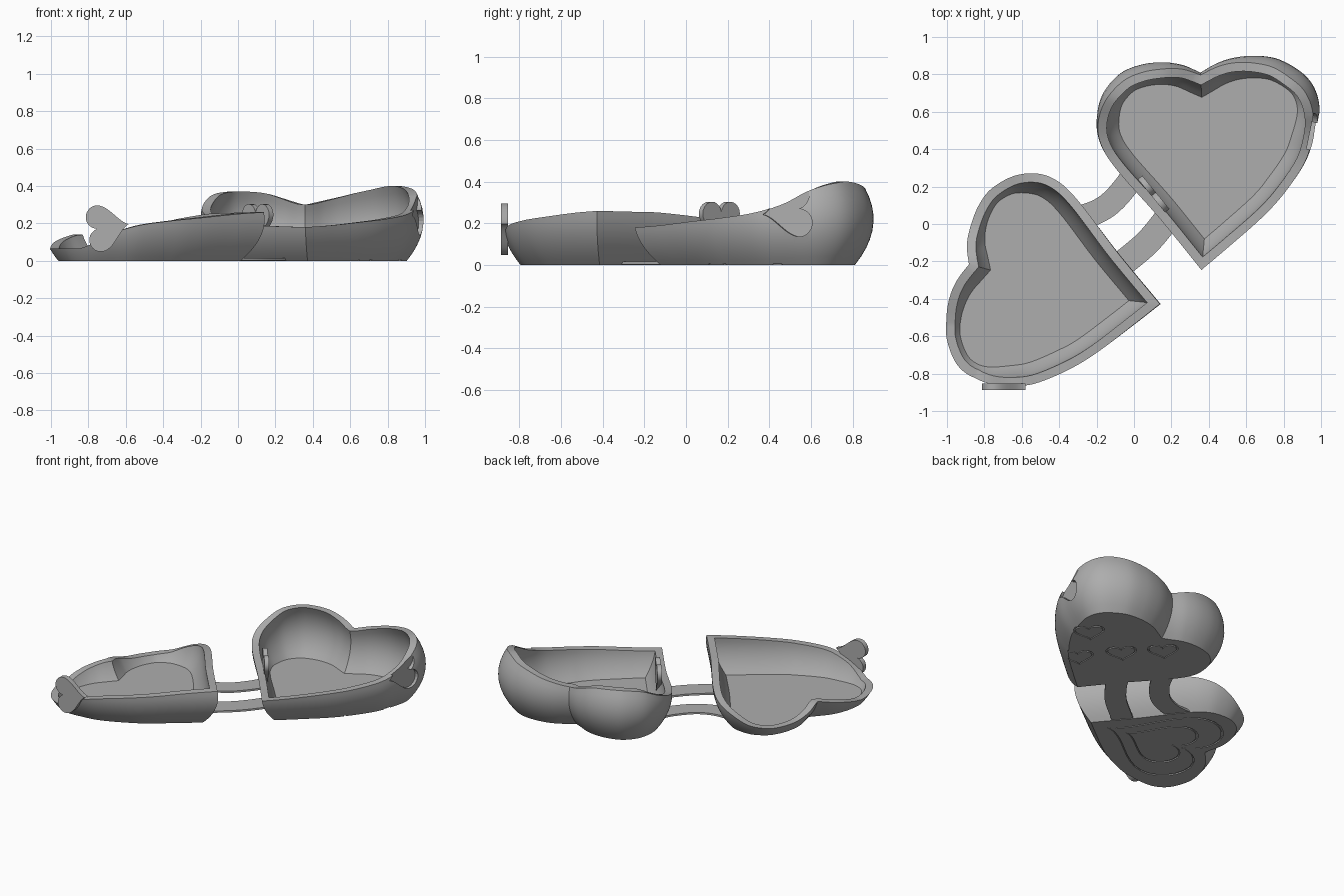
import bpy, bmesh
from math import sin, cos, pi
from mathutils import Vector

if "Cube" in bpy.data.objects:
    bpy.data.objects.remove(bpy.data.objects["Cube"])

grey = bpy.data.materials.new("plain grey")
grey.use_nodes = True
COLOUR = (0.42, 0.42, 0.42, 1)
grey.diffuse_color = COLOUR
grey.node_tree.nodes["Principled BSDF"].inputs["Base Color"].default_value = COLOUR

HEIGHT = 0.44                       # thickness of the closed case
HINGE = Vector((0.774, 0.633, 0)).normalized()
TIP_BLEND = 24


def fold(p):
    """Swing a point half a turn about the hinge, into the other shell."""
    q = p - 2 * (p.dot(HINGE) + 0.02) * HINGE
    q.z = HEIGHT - p.z
    return q


def make_object(name, bm, smooth=True):
    bmesh.ops.recalc_face_normals(bm, faces=bm.faces)
    mesh = bpy.data.meshes.new(name)
    bm.to_mesh(mesh)
    bm.free()
    mesh.materials.append(grey)
    obj = bpy.data.objects.new(name, mesh)
    bpy.context.collection.objects.link(obj)
    if smooth:
        shade(obj)
    return obj


def shade(obj):
    bpy.ops.object.select_all(action='DESELECT')
    obj.select_set(True)
    bpy.context.view_layer.objects.active = obj
    bpy.ops.object.shade_smooth_by_angle(angle=0.6)


def spline(points, steps):
    """Smooth open curve through the points, without the last one."""
    pts = [Vector(p) for p in points]
    pts = [2 * pts[0] - pts[1]] + pts + [2 * pts[-1] - pts[-2]]
    out = []
    for a, b, c, d in zip(pts, pts[1:], pts[2:], pts[3:]):
        for i in range(steps):
            t = i / steps
            out.append(0.5 * (2 * b + (c - a) * t + (2 * a - 5 * b + 4 * c - d) * t * t
                              + (3 * b - a - 3 * c + d) * t ** 3))
    return out


def mitres(loop):
    """Outward offset directions, spread out near the pointed tip."""
    count, out = len(loop), []
    for i, p in enumerate(loop):
        e1 = (p - loop[i - 1]).to_2d().normalized()
        e2 = (loop[(i + 1) % count] - p).to_2d().normalized()
        n1, n2 = Vector((-e1.y, e1.x)), Vector((-e2.y, e2.x))
        out.append((n1 + n2) / (1 + n1.dot(n2)))
    tip = out[0].copy()
    for i in range(1, TIP_BLEND):
        for j in (i, -i):
            out[j] = tip.lerp(out[j], i / TIP_BLEND)
    return [Vector((m.x, m.y, 0)) for m in out]


def bulge(z):
    return -0.09 * abs(z / (HEIGHT / 2) - 1) ** 2


# Heart outline from tip to cleft and back; z is the height of the rim
hinge_side = [(.36, -.25, .18), (.2, -.05, .185), (.1, .07, .19), (-.1, .3, .22),
              (-.18, .43, .25), (-.2, .55, .29), (-.17, .69, .35), (-.08, .8, .37),
              (.03, .85, .37), (.15, .865, .36), (.26, .85, .33), (.355, .81, .3)]
latch_side = [(.355, .81, .3), (.44, .858, .32), (.53, .888, .34), (.64, .9, .365),
              (.76, .885, .385), (.87, .83, .4), (.945, .76, .395), (.985, .67, .38),
              (.99, .57, .35), (.96, .45, .29), (.91, .32, .25), (.8, .16, .225),
              (.68, .03, .21), (.5, -.13, .19), (.36, -.25, .18)]
outline = spline(hinge_side, 8) + spline(latch_side, 8)
directions = mitres(outline)


def shell(name, folded):
    floor, levels, rings = 0.025, 9, []
    bm = bmesh.new()

    def ring(low, frac, inset):
        verts = []
        for p, m in zip(outline, directions):
            rim = max(HEIGHT - p.z, 0.065) if folded else p.z
            z = low + (rim - low) * frac
            q = p + m * (bulge(z) - inset)
            if folded:
                q = fold(q)
            q.z = z
            verts.append(bm.verts.new(q))
        rings.append(verts)

    for k in range(levels + 1):
        ring(0, k / levels, 0)
    for k in range(levels, -1, -1):
        ring(floor, k / levels, 0.048)
    for a, b in zip(rings, rings[1:]):
        for i in range(len(a)):
            bm.faces.new((a[i - 1], a[i], b[i], b[i - 1]))
    bm.faces.new(rings[0])
    bm.faces.new(rings[-1])
    return make_object(name, bm)


def heart_loop(size, count=48):
    out = []
    for i in range(count):
        t = 2 * pi * i / count
        y = 13 * cos(t) - 5 * cos(2 * t) - 2 * cos(3 * t) - cos(4 * t) + 2.5
        out.append((size * sin(t) ** 3 / 2, size * y / 32))
    return out


def heart_plate(bm, centre, across, up, size, thick, groove=0, place=lambda p: p):
    """Heart slab, or a heart outline of the given groove width."""
    c, u, v = Vector(centre), Vector(across).normalized(), Vector(up).normalized()
    w = u.cross(v) * thick / 2

    def loop(s, side):
        return [bm.verts.new(place(c + u * x + v * y + w * side)) for x, y in heart_loop(s)]

    def bridge(a, b):
        for i in range(len(a)):
            bm.faces.new((a[i - 1], a[i], b[i], b[i - 1]))

    front, back = loop(size, 1), loop(size, -1)
    bridge(front, back)
    if groove:
        inner_front, inner_back = loop(size - 2 * groove, 1), loop(size - 2 * groove, -1)
        bridge(front, inner_front)
        bridge(back, inner_back)
        bridge(inner_front, inner_back)
    else:
        bm.faces.new(front)
        bm.faces.new(back)


def carve(target, name, bm):
    cutter = make_object(name, bm, False)
    cutter.hide_render = True
    cutter.hide_viewport = True
    mod = target.modifiers.new(name, 'BOOLEAN')
    mod.operation = 'DIFFERENCE'
    mod.solver = 'EXACT'
    mod.object = cutter


# The two halves of the case
deep_shell = shell("deep_shell", False)
shallow_shell = shell("shallow_shell", True)

# Heart latch on the shallow shell, and the recess that receives it
LATCH = (-.693, -.87, .18)
latch_axes = ((-.15, 0, .98), (-.98, 0, -.15))
bm = bmesh.new()
heart_plate(bm, LATCH, *latch_axes, .25, .034)
make_object("heart_latch", bm)
bm = bmesh.new()
heart_plate(bm, Vector(LATCH) - Vector((0, .015, 0)), *latch_axes, .265, .07, place=fold)
carve(deep_shell, "latch_recess_cutter", bm)

# Heart tab standing inside the hinge wall
bm = bmesh.new()
heart_plate(bm, (.105, .16, .2), (-.633, .774, 0), (0, 0, 1), .23, .03)
make_object("hinge_tab", bm)

# Heart outlines engraved under both floors
bm = bmesh.new()
for spot in ((.76, .46), (.61, .17), (.43, .39), (.24, .58)):
    heart_plate(bm, (*spot, 0), (-1, 1, 0), (1, 1, 0), .2, .016, groove=.012)
carve(deep_shell, "small_heart_groove_cutter", bm)
bm = bmesh.new()
middle = fold(Vector((.38, .36, HEIGHT)))
axis = fold(Vector((.38, 1.36, HEIGHT))) - middle
for size in (.8, .5):
    heart_plate(bm, middle, (-axis.y, axis.x, 0), axis, size, .016, groove=.012)
carve(shallow_shell, "large_heart_groove_cutter", bm)


# Flexible straps joining the halves
def strap(name, path, width):
    line = spline(path, 6)
    bm = bmesh.new()
    rows = []
    for i, p in enumerate(line):
        along = line[min(i + 1, len(line) - 1)] - line[max(i - 1, 0)]
        side = Vector((-along.y, along.x, 0)).normalized() * width / 2
        lift = Vector((0, 0, .013))
        rows.append([bm.verts.new(q) for q in (p - side, p + side, p + side + lift, p - side + lift)])
    for a, b in zip(rows, rows[1:]):
        for i in range(4):
            bm.faces.new((a[i - 1], a[i], b[i], b[i - 1]))
    bm.faces.new(rows[0])
    bm.faces.new(rows[-1])
    make_object(name, bm)


LOW = .003
strap("curved_strap", [(-.42, .03, LOW), (-.27, .04, LOW), (-.14, .1, LOW),
                       (-.03, .22, LOW), (.03, .33, LOW)], .13)
strap("straight_strap", [(-.16, -.29, LOW), (-.06, -.21, LOW), (.07, -.1, LOW),
                         (.17, .02, LOW), (.23, .11, LOW)], .14)
